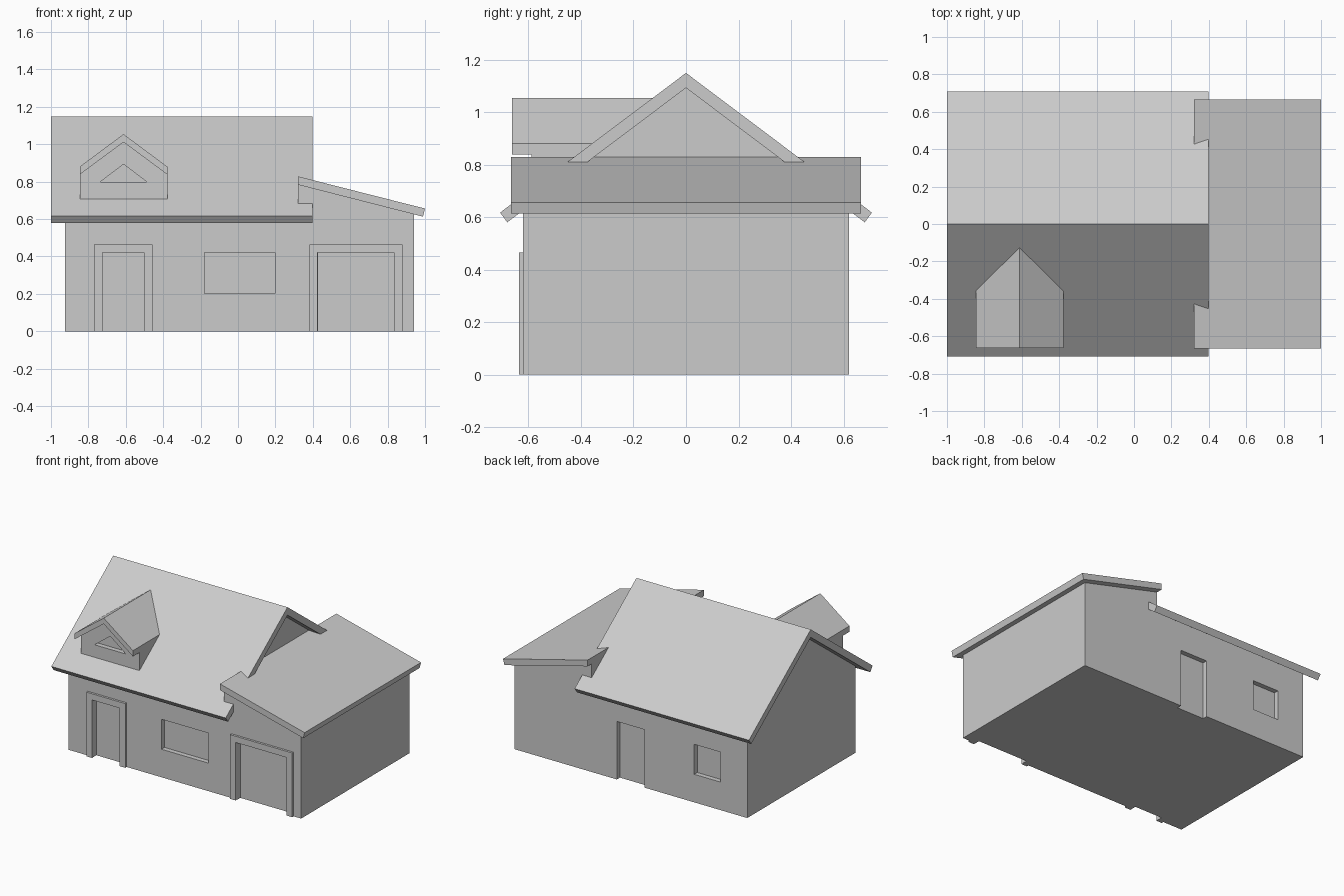
import bpy, bmesh

if "Cube" in bpy.data.objects:
    bpy.data.objects.remove(bpy.data.objects["Cube"])


def prism(name, profile, axis, a, b):
    """Extrude a (horizontal, z) profile along 'x' or 'y' from a to b."""
    bm = bmesh.new()
    rings = []
    for d in (a, b):
        rings.append([bm.verts.new((d, h, z) if axis == 'x' else (h, d, z)) for h, z in profile])
    n = len(profile)
    bm.faces.new(rings[0])
    bm.faces.new(rings[1][::-1])
    for i in range(n):
        j = (i + 1) % n
        bm.faces.new((rings[0][i], rings[1][i], rings[1][j], rings[0][j]))
    bmesh.ops.recalc_face_normals(bm, faces=bm.faces)
    me = bpy.data.meshes.new(name)
    bm.to_mesh(me)
    bm.free()
    ob = bpy.data.objects.new(name, me)
    bpy.context.collection.objects.link(ob)
    return ob


def rect(x0, x1, z0, z1):
    return [(x0, z0), (x1, z0), (x1, z1), (x0, z1)]


def recess(target, profile, y0, y1):
    """Cut an opening into a wall."""
    cutter = prism("cutter", profile, 'y', y0, y1)
    mod = target.modifiers.new("recess", 'BOOLEAN')
    mod.operation = 'DIFFERENCE'
    mod.solver = 'EXACT'
    mod.object = cutter
    bpy.context.view_layer.objects.active = target
    bpy.ops.object.modifier_apply(modifier=mod.name)
    bpy.data.objects.remove(cutter)


def door_frame(name, x0, x1, top, w):
    prism(name, [(x0, 0), (x0, top), (x1, top), (x1, 0), (x1 - w, 0),
                 (x1 - w, top - w), (x0 + w, top - w), (x0 + w, 0)], 'y', -WALL_Y - 0.016, -WALL_Y)


WALL_Y = 0.62
DEPTH = 0.035
FRONT = (-WALL_Y - 0.1, -WALL_Y + DEPTH)
BACK = (WALL_Y - DEPTH, WALL_Y + 0.1)

# Main house body with gable ends
walls = prism("main_walls", [(-WALL_Y, 0), (WALL_Y, 0), (WALL_Y, 0.64), (0, 1.105), (-WALL_Y, 0.64)],
              'x', -0.925, 0.322)
recess(walls, rect(-0.726, -0.503, -0.1, 0.42), *FRONT)
recess(walls, rect(-0.18, 0.198, 0.203, 0.42), *FRONT)
recess(walls, rect(-0.10, 0.12, -0.1, 0.42), *BACK)
recess(walls, rect(-0.71, -0.50, 0.203, 0.42), *BACK)

# Lower garage wing with sloping top
wing = prism("wing_walls", [(0.322, 0), (0.94, 0), (0.94, 0.645), (0.322, 0.80)], 'y', -WALL_Y, WALL_Y)
recess(wing, rect(0.428, 0.834, -0.1, 0.42), *FRONT)

# Door and garage surrounds
door_frame("front_door_frame", -0.77, -0.458, 0.465, 0.045)
door_frame("garage_frame", 0.381, 0.879, 0.465, 0.045)

# Main gable roof slab
prism("main_roof", [(0, 1.149), (0.708, 0.617), (0.681, 0.58), (0, 1.092),
                    (-0.681, 0.58), (-0.708, 0.617)], 'x', -1.0, 0.397)

# Single-slope wing roof
prism("wing_roof", [(0.322, 0.828), (1.0, 0.656), (0.989, 0.613), (0.322, 0.783)], 'y', -0.666, 0.666)

# Dormer with triangular recess
cx, hw = -0.612, 0.234
dormer = prism("dormer_walls", [(cx - hw, 0.68), (cx + hw, 0.68), (cx + hw, 0.85),
                                (cx, 1.025), (cx - hw, 0.85)], 'y', -0.588, -0.12)
recess(dormer, [(cx - 0.125, 0.798), (cx + 0.125, 0.798), (cx, 0.893)], -0.7, -0.588 + DEPTH)
prism("dormer_roof", [(cx, 1.054), (cx + hw, 0.88), (cx + hw, 0.838), (cx, 1.011),
                      (cx - hw, 0.838), (cx - hw, 0.88)], 'y', -0.663, -0.11)
